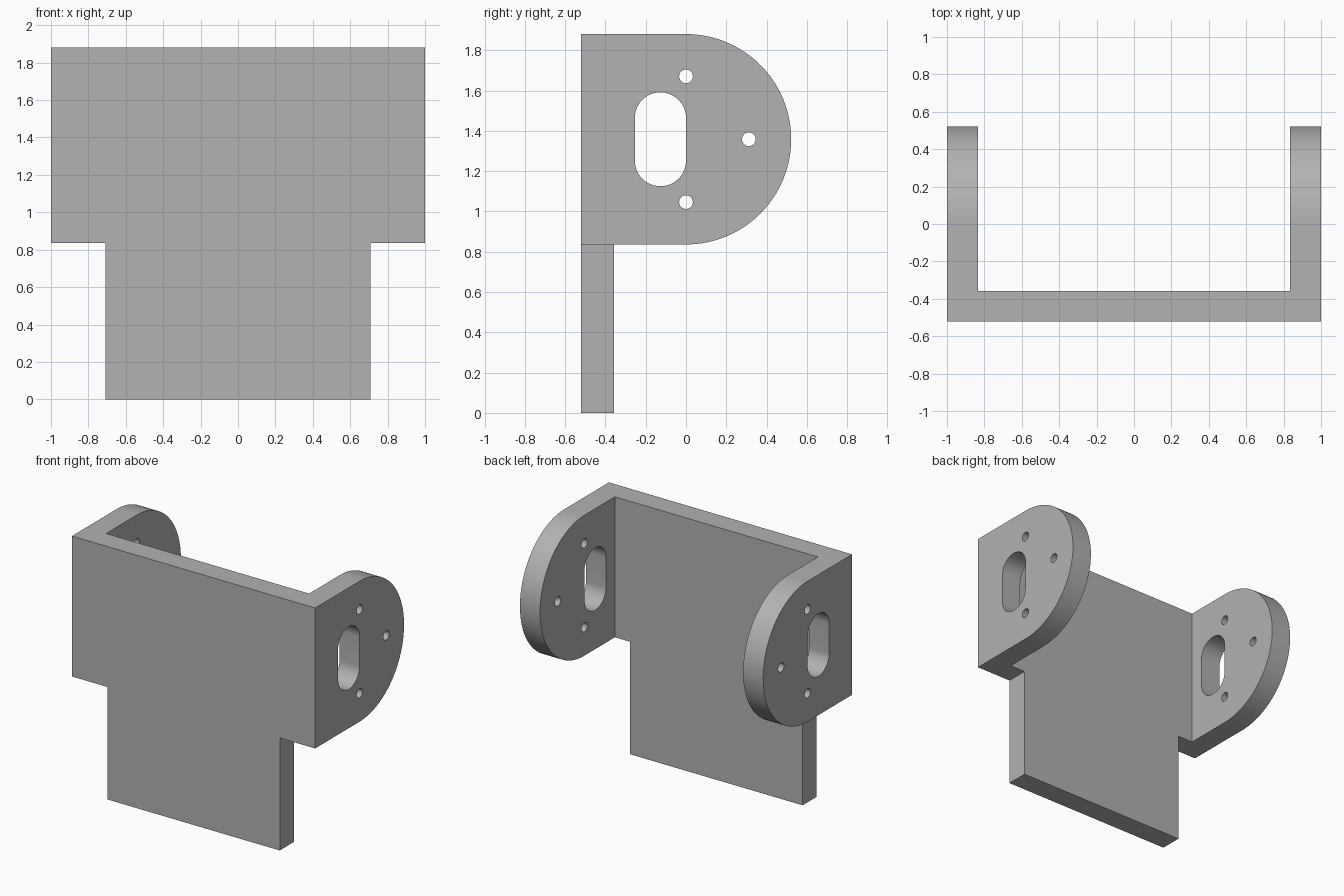
import bpy, bmesh
from math import pi, sin, cos, radians

cube = bpy.data.objects.get("Cube")
if cube:
    bpy.data.objects.remove(cube, do_unlink=True)

TOP, STEP, DEPTH, WALL, LEG = 1.88, 0.836, 0.522, 0.165, 0.709
MID, RADIUS = (TOP + STEP) / 2, (TOP - STEP) / 2

grey = bpy.data.materials.new("plain grey")
grey.use_nodes = True
colour = (0.445, 0.445, 0.445, 1)
grey.diffuse_color = colour
grey.node_tree.nodes["Principled BSDF"].inputs["Base Color"].default_value = colour


def arc(y, z, r, start, end, steps):
    """Points of an arc in the side plane."""
    angles = [radians(start + (end - start) * i / steps) for i in range(steps + 1)]
    return [(y + r * cos(a), z + r * sin(a)) for a in angles]


def prism(name, outline, x0, x1):
    """Extrude a side-plane outline from x0 to x1."""
    bm = bmesh.new()
    face = bm.faces.new([bm.verts.new((x0, y, z)) for y, z in outline])
    ext = bmesh.ops.extrude_face_region(bm, geom=[face])
    verts = [v for v in ext["geom"] if isinstance(v, bmesh.types.BMVert)]
    bmesh.ops.translate(bm, verts=verts, vec=(x1 - x0, 0, 0))
    bmesh.ops.recalc_face_normals(bm, faces=bm.faces)
    mesh = bpy.data.meshes.new(name)
    bm.to_mesh(mesh)
    bm.free()
    mesh.materials.append(grey)
    obj = bpy.data.objects.new(name, mesh)
    bpy.context.collection.objects.link(obj)
    return obj


def box(name, x0, x1, y0, y1, z0, z1):
    return prism(name, [(y0, z0), (y1, z0), (y1, z1), (y0, z1)], x0, x1)


# Solid block with rounded ears, running the full width
outline = [(-DEPTH, 0), (0, 0)] + arc(0, MID, RADIUS, -90, 90, 64) + [(-DEPTH, TOP)]
bracket = prism("bracket", outline, -1, 1)

# Pocket between the ears, and the notches beside the lower leg
cutters = [box("pocket_cutter", WALL - 1, 1 - WALL, WALL - DEPTH, 2, -1, 3)]
for side in (-1, 1):
    x0, x1 = sorted((side * LEG, side * 2))
    cutters.append(box("notch_cutter", x0, x1, -2, 2, -1, STEP))

# Slot and screw holes through both ears
SLOT_R, SLOT_H = 0.127, 0.106
slot = (arc(-SLOT_R, MID + SLOT_H, SLOT_R, 0, 180, 24)
        + arc(-SLOT_R, MID - SLOT_H, SLOT_R, 180, 360, 24))
holes = [slot]
for angle in (-90, 0, 90):
    y, z = 0.312 * cos(radians(angle)), MID + 0.312 * sin(radians(angle))
    holes.append(arc(y, z, 0.034, 0, 360, 32)[:-1])
for hole in holes:
    cutters.append(prism("hole_cutter", hole, -2, 2))

bpy.ops.object.select_all(action="DESELECT")
bpy.context.view_layer.objects.active = bracket
bracket.select_set(True)
for cutter in cutters:
    cutter.hide_render = True
    mod = bracket.modifiers.new("cut", "BOOLEAN")
    mod.operation = "DIFFERENCE"
    mod.solver = "EXACT"
    mod.object = cutter
    bpy.ops.object.modifier_apply(modifier=mod.name)
    bpy.data.objects.remove(cutter, do_unlink=True)

bpy.ops.object.shade_smooth_by_angle(angle=radians(30))
